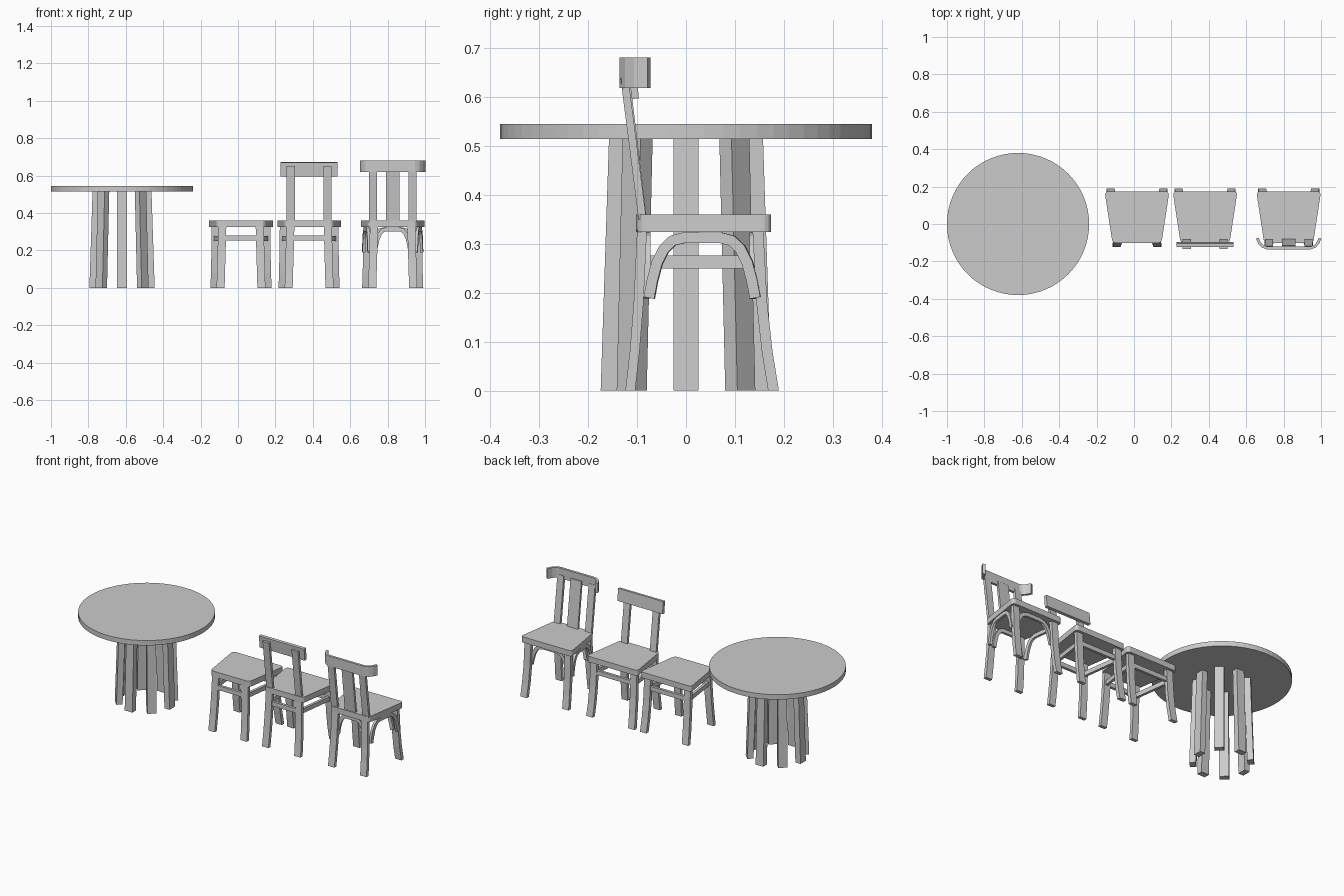
import bpy, bmesh, math
from mathutils import Vector

if "Cube" in bpy.data.objects:
    bpy.data.objects.remove(bpy.data.objects["Cube"])

Z = Vector((0, 0, 1))
Y = Vector((0, 1, 0))


def finish(name, bm):
    bmesh.ops.recalc_face_normals(bm, faces=bm.faces)
    me = bpy.data.meshes.new(name)
    bm.to_mesh(me)
    bm.free()
    ob = bpy.data.objects.new(name, me)
    bpy.context.collection.objects.link(ob)
    return ob


def bar(name, path, side, w, t, across=None):
    """Sweep a w x t rectangle along a path; side is the fixed width direction."""
    pts = [Vector(p) for p in path]
    side = Vector(side).normalized()
    bm = bmesh.new()
    rings = []
    for i, p in enumerate(pts):
        tangent = pts[min(i + 1, len(pts) - 1)] - pts[max(i - 1, 0)]
        n = Vector(across) if across else tangent.cross(side).normalized()
        rings.append([bm.verts.new(p + side * a * w / 2 + n * b * t / 2)
                      for a, b in ((-1, -1), (1, -1), (1, 1), (-1, 1))])
    for r, s in zip(rings, rings[1:]):
        for k in range(4):
            bm.faces.new((r[k], r[(k + 1) % 4], s[(k + 1) % 4], s[k]))
    bm.faces.new(rings[0])
    bm.faces.new(rings[-1])
    return finish(name, bm)


def slab(name, outline, z0, z1, corner=0):
    bm = bmesh.new()
    f = bm.faces.new([bm.verts.new((x, y, z0)) for x, y in outline])
    ext = bmesh.ops.extrude_face_region(bm, geom=[f])
    for v in ext["geom"]:
        if isinstance(v, bmesh.types.BMVert):
            v.co.z = z1
    if corner:
        edges = [e for e in bm.edges if abs(e.verts[0].co.z - e.verts[1].co.z) > 0.001]
        bmesh.ops.bevel(bm, geom=edges, offset=corner, segments=4, profile=0.5, affect='EDGES')
    return finish(name, bm)


def arch(name, a, b):
    """Bent wooden brace under the seat, from foot a to foot b (x, y)."""
    a, b = Vector((*a, 0)), Vector((*b, 0))
    prof = [(0, .19), (.03, .225), (.075, .262), (.14, .29), (.22, .307), (.33, .313)]
    prof = prof + [(1 - u, z) for u, z in reversed(prof)]
    path = [a.lerp(b, u) + Z * z for u, z in prof]
    bar(name, path, (b - a).cross(Z), .015, .022)


def chair(label, cx, back=None, braces="bars"):
    # seat, wider at the open side
    slab(label + "_seat", [(cx - .131, -.102), (cx + .131, -.102),
                           (cx + .173, .174), (cx - .173, .174)], .325, .36, .02)
    px = .106 if back == "curved" else .098
    for s, sn in ((-1, "left"), (1, "right")):
        # legs
        bar(f"{label}_front_leg_{sn}", [(cx + s * .142, .179, 0), (cx + s * .139, .166, .08),
            (cx + s * .137, .155, .18), (cx + s * .135, .147, .33)], (1, 0, 0), .043, .022, Y)
        bar(f"{label}_back_leg_{sn}", [(cx + s * .109, -.114, 0), (cx + s * .107, -.105, .08),
            (cx + s * .104, -.097, .18), (cx + s * .1, -.09, .33)], (1, 0, 0), .043, .02, Y)
        # back posts
        if back:
            bar(f"{label}_back_post_{sn}", [(cx + s * px, -.089, .35),
                (cx + s * px, -.126, .65 if back == "flat" else .64)], (1, 0, 0), .043, .016, Y)
        # side braces
        if braces == "bars":
            bar(f"{label}_side_stretcher_{sn}", [(cx + s * .104, -.094, .263),
                (cx + s * .137, .152, .263)], Z, .027, .016)
        else:
            arch(f"{label}_side_arch_{sn}", (cx + s * .127, -.075), (cx + s * .155, .142))
    # cross braces
    if braces == "bars":
        bar(label + "_back_stretcher", [(cx - .1, -.092, .265), (cx + .1, -.092, .265)], Z, .027, .016)
        bar(label + "_front_stretcher", [(cx - .135, .15, .265), (cx + .135, .15, .265)], Z, .027, .016)
    else:
        arch(label + "_back_arch", (cx - .095, -.08), (cx + .095, -.08))
        arch(label + "_front_arch", (cx - .125, .137), (cx + .125, .137))
    # backrest
    if back == "flat":
        bar(label + "_top_rail", [(cx - .153, -.109, .634), (cx + .153, -.109, .634)],
            (0, -.1, 1), .074, .018)
    if back == "curved":
        bar(label + "_center_splat", [(cx, -.087, .35), (cx, -.122, .64)], (1, 0, 0), .073, .014, Y)
        half = [(.168, -.076), (.156, -.102), (.14, -.119), (.118, -.128)]
        path = [(cx - x, y, .65) for x, y in half] + [(cx + x, y, .65) for x, y in reversed(half)]
        bar(label + "_curved_top_rail", path, Z, .062, .015)


# round table
TX = -.62
slab("table_top", [(TX + .38 * math.cos(k * math.tau / 64), .38 * math.sin(k * math.tau / 64))
                   for k in range(64)], .515, .545)
for k in range(8):
    a = k * math.tau / 8
    d = Vector((math.cos(a), math.sin(a), 0))
    c = Vector((TX, 0, 0))
    bar(f"table_leg_{k + 1}", [c + d * .157, c + d * .14 + Z * .516], d.cross(Z), .052, .035, d)

# stool and two chairs
chair("stool", .016)
chair("flat_back_chair", .38, "flat")
chair("curved_back_chair", .827, "curved", "arches")
